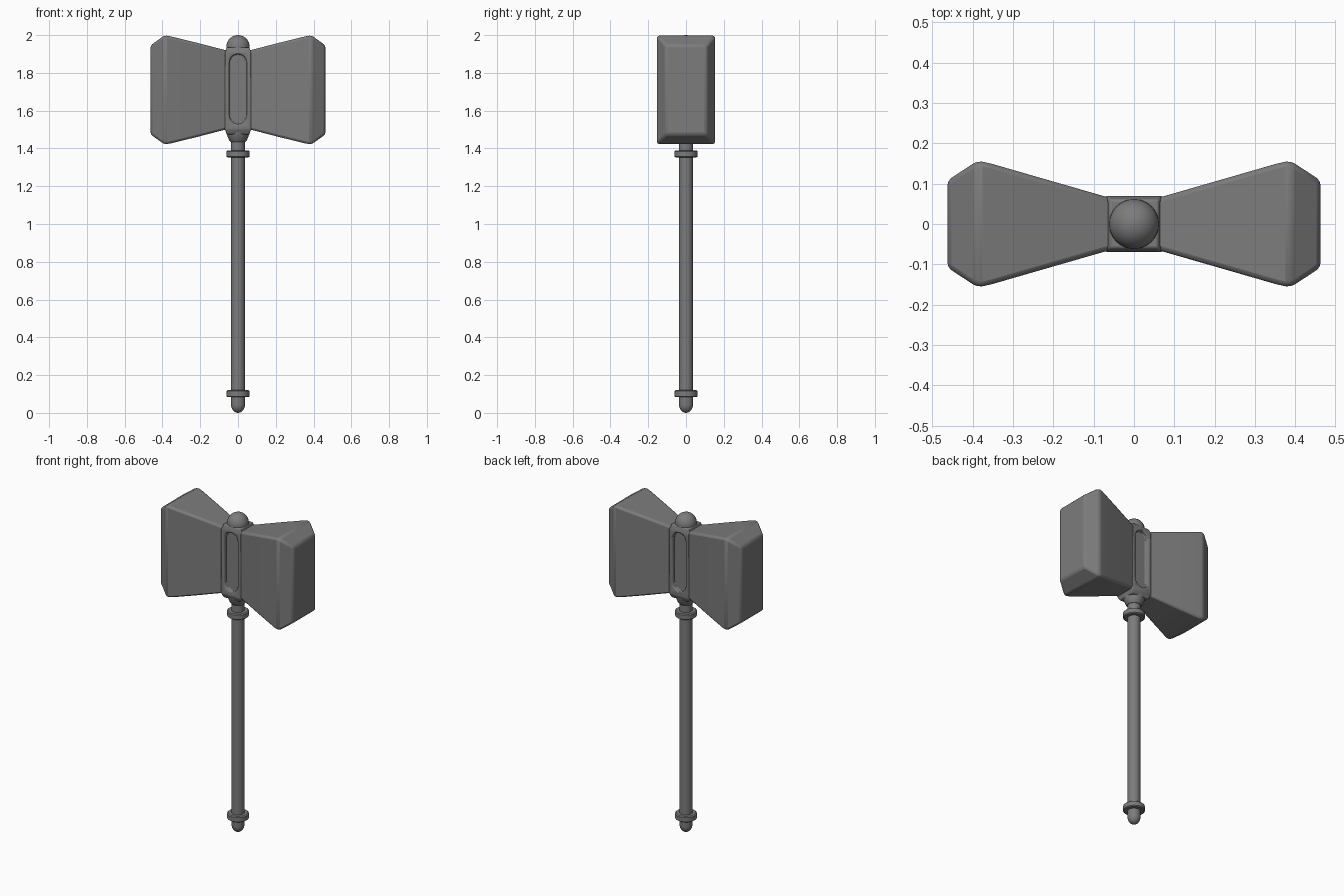
import bpy, bmesh, math
from mathutils import Matrix

cube = bpy.data.objects.get("Cube")
if cube:
    bpy.data.objects.remove(cube, do_unlink=True)

steel = bpy.data.materials.new("dark_grey_steel")
steel.use_nodes = True
GREY = (0.2, 0.2, 0.2, 1)
steel.diffuse_color = GREY
steel.node_tree.nodes["Principled BSDF"].inputs["Base Color"].default_value = GREY


def finish(name, bm, smooth=35):
    bmesh.ops.recalc_face_normals(bm, faces=bm.faces)
    mesh = bpy.data.meshes.new(name)
    bm.to_mesh(mesh)
    bm.free()
    mesh.materials.append(steel)
    obj = bpy.data.objects.new(name, mesh)
    bpy.context.collection.objects.link(obj)
    bpy.ops.object.select_all(action='DESELECT')
    obj.select_set(True)
    bpy.context.view_layer.objects.active = obj
    bpy.ops.object.shade_smooth_by_angle(angle=math.radians(smooth))
    return obj


def loft(bm, rings):
    """Skin a list of equal-length point rings and cap both ends."""
    loops = [[bm.verts.new(p) for p in ring] for ring in rings]
    n = len(loops[0])
    for a, b in zip(loops, loops[1:]):
        for i in range(n):
            j = (i + 1) % n
            bm.faces.new((a[i], a[j], b[j], b[i]))
    bm.faces.new(loops[0])
    bm.faces.new(loops[-1])


def turned(name, profile, sides=32):
    """Round part from (radius, height) pairs."""
    bm = bmesh.new()
    angles = [2 * math.pi * i / sides for i in range(sides)]
    loft(bm, [[(r * math.cos(a), r * math.sin(a), z) for a in angles] for r, z in profile])
    return finish(name, bm)


def dome(radius, base, height, steps=8):
    """Quarter ellipse from the rim to near the pole."""
    return [(radius * math.cos(t), base + height * math.sin(t))
            for t in (math.pi / 2 * i / (steps + 0.1) for i in range(steps + 1))]


def bevel(obj, width, segments):
    mod = obj.modifiers.new("soft_edges", 'BEVEL')
    mod.width = width
    mod.segments = segments
    mod.limit_method = 'ANGLE'
    mod.angle_limit = math.radians(25)


# Handle with its rings and rounded end
turned("handle", [(0.037, 0.08), (0.037, 1.45)])
turned("pommel", dome(0.037, 0.045, -0.045)[::-1] + [(0.037, 0.09)])
for name, z in (("lower_ring", 0.083), ("upper_ring", 1.353)):
    turned(name, [(0.056, z), (0.062, z + 0.005), (0.062, z + 0.032), (0.056, z + 0.037)])
turned("neck_collar", [(0.04, 1.435), (0.048, 1.445), (0.064, 1.485), (0.064, 1.5)])
turned("top_cap", [(0.062, 1.91)] + dome(0.062, 1.938, 0.062))

# Flared hammer heads, one on each side
CENTRE_Z = 1.71
SECTIONS = [(0.05, 0.062, 0.206), (0.22, 0.111, 0.25), (0.355, 0.150, 0.283),
            (0.388, 0.157, 0.289), (0.463, 0.108, 0.236)]
for name, side in (("left_head", 1), ("right_head", -1)):
    bm = bmesh.new()
    loft(bm, [[(side * x, sy * y, CENTRE_Z + sz * h)
               for sy, sz in ((-1, -1), (1, -1), (1, 1), (-1, 1))]
              for x, y, h in SECTIONS])
    head = finish(name, bm, 40)
    bevel(head, 0.012, 2)

# Central socket block with tapered ends
bm = bmesh.new()
loft(bm, [[(sx * r, sy * r, z) for sx, sy in ((-1, -1), (1, -1), (1, 1), (-1, 1))]
          for r, z in ((0.058, 1.475), (0.07, 1.5), (0.07, 1.905), (0.06, 1.935))])
socket = finish("socket_block", bm)


def stadium(half_width, low, high, y, steps=10):
    """Upright slot outline at depth y."""
    points = []
    for cz, start in ((high - half_width, 0), (low + half_width, math.pi)):
        for i in range(steps + 1):
            a = start + math.pi * i / steps
            points.append((half_width * math.cos(a), y, cz + half_width * math.sin(a)))
    return points


# Rounded slots sunk into the front and back of the socket
for name, side in (("front_slot_cutter", -1), ("back_slot_cutter", 1)):
    bm = bmesh.new()
    loft(bm, [stadium(0.046, 1.53, 1.9, side * 0.1), stadium(0.046, 1.53, 1.9, side * 0.045)])
    cutter = finish(name, bm)
    cutter.hide_render = True
    cutter.hide_viewport = True
    cut = socket.modifiers.new(name, 'BOOLEAN')
    cut.operation = 'DIFFERENCE'
    cut.solver = 'EXACT'
    cut.object = cutter
bevel(socket, 0.005, 2)
